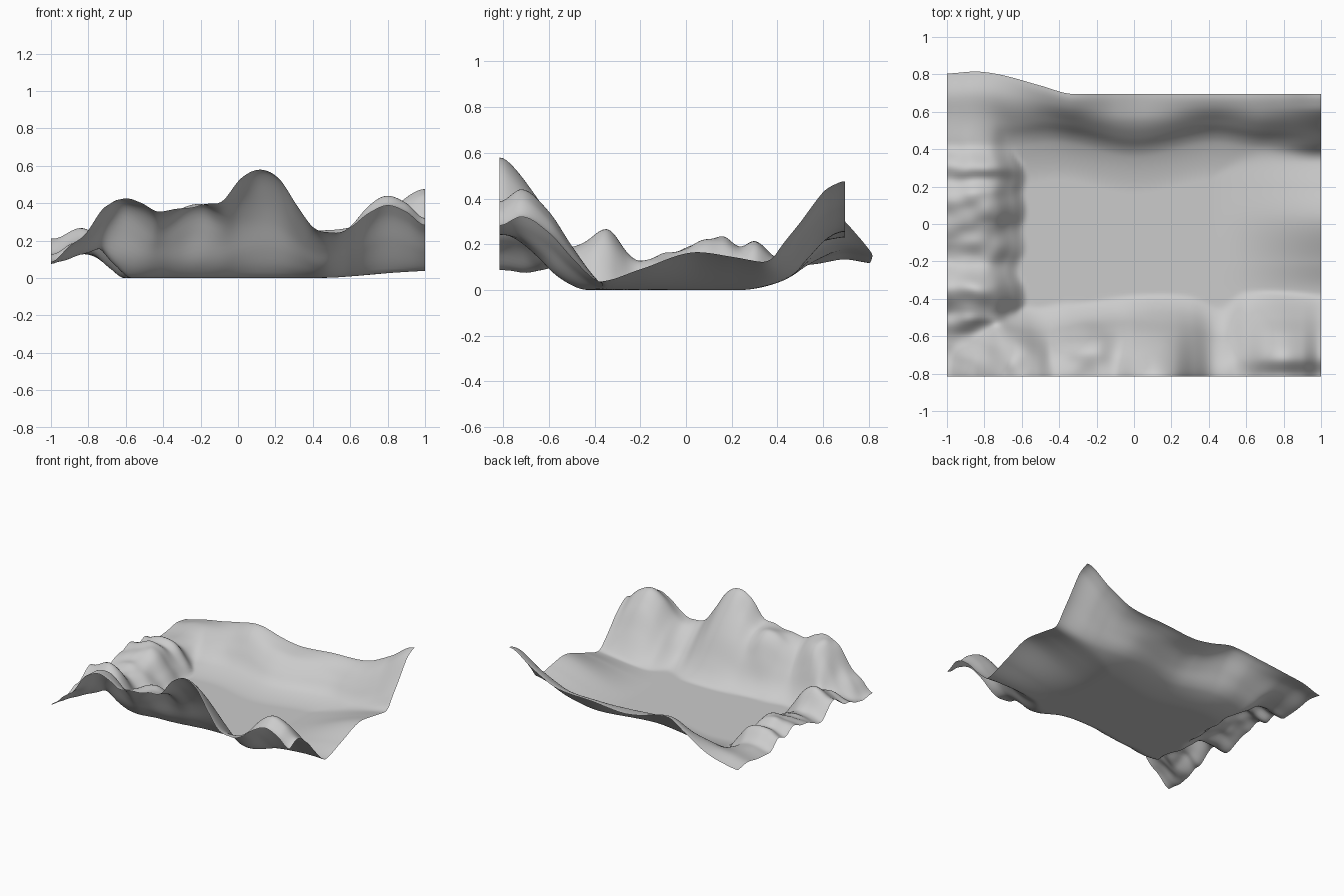
import bpy, bmesh, math
from mathutils import Vector, noise

if "Cube" in bpy.data.objects:
    bpy.data.objects.remove(bpy.data.objects["Cube"])

NX, NY = 130, 104
Y0, Y1 = -0.815, 0.695


def curve(pts, t):
    """Smooth interpolation through (position, value) points."""
    if t <= pts[0][0]:
        return pts[0][1]
    if t >= pts[-1][0]:
        return pts[-1][1]

    def slope(i):
        a, b = pts[max(i - 1, 0)], pts[min(i + 1, len(pts) - 1)]
        if (pts[i][1] - a[1]) * (b[1] - pts[i][1]) <= 0:
            return 0.0
        return (b[1] - a[1]) / (b[0] - a[0])

    for i in range(len(pts) - 1):
        (x0, a), (x1, b) = pts[i], pts[i + 1]
        if t <= x1:
            h = x1 - x0
            s = (t - x0) / h
            return ((2*s**3 - 3*s**2 + 1) * a + (s**3 - 2*s**2 + s) * h * slope(i)
                    + (3*s**2 - 2*s**3) * b + (s**3 - s**2) * h * slope(i + 1))


def smooth(a, b, t):
    s = min(max((t - a) / (b - a), 0), 1)
    return s * s * (3 - 2 * s)


def bump(c, w, t):
    return math.exp(-((t - c) / w) ** 2)


# Ridge heights along each side of the basin
FRONT = [(-1, .07), (-.9, .16), (-.8, .27), (-.7, .39), (-.61, .44), (-.52, .41),
         (-.42, .36), (-.2, .40), (-.09, .41), (.02, .53), (.12, .58), (.22, .53),
         (.32, .38), (.41, .265), (.52, .25), (.6, .29), (.7, .39), (.8, .44),
         (.9, .40), (1, .32)]
BACK = [(-1, .10), (-.85, .13), (-.7, .18), (-.5, .25), (-.32, .30), (-.1, .25),
        (.05, .23), (.3, .25), (.6, .27), (.8, .36), (1, .475)]
LEFT = [(-.81, .08), (-.6, .10), (-.52, .15), (-.47, .16), (-.35, .225), (-.2, .115),
        (-.1, .14), (0, .17), (.16, .21), (.24, .17), (.3, .195), (.42, .115),
        (.6, .12), (.7, .10)]
RIGHT = [(-.6, .02), (-.35, .04), (-.2, .09), (.05, .165), (.2, .145), (.35, .12), (.7, .1)]

# How each ridge drops to the floor
FRONT_MID = [(-.815, 1), (-.77, .95), (-.7, .8), (-.6, .53), (-.52, .27), (-.45, .09), (-.38, 0)]
FRONT_CLIFF = [(-.815, .97), (-.7, 1), (-.63, .9), (-.57, .6), (-.51, .26), (-.45, .07), (-.4, 0)]
FRONT_RIGHT = [(-.815, .88), (-.72, 1), (-.6, .78), (-.5, .44), (-.4, .13), (-.33, 0)]
BACK_DROP = [(.2, 0), (.3, .05), (.4, .18), (.45, .32), (.5, .55), (.56, .78), (.62, .92), (.695, 1)]
BACK_RIGHT = [(.28, 0), (.37, .22), (.42, .4), (.5, .62), (.6, .9), (.65, .97), (.695, 1)]
BACK_SHIFT = [(-.7, 0), (-.4, -.035), (0, .04), (.43, -.035), (.7, 0)]
LEFT_DROP = [(-1, .92), (-.85, 1.13), (-.75, .97), (-.66, .42), (-.58, 0)]
BACK_BULGE = [(-1, .11), (-.85, .12), (-.7, .1), (-.5, .045), (-.32, 0)]


def height(x, y):
    # front hills, with a steeper cliff left of the tall peak
    right_mix = smooth(.4, .75, x)
    cliff = max(bump(-.24, .16, x), .6 * bump(-.62, .15, x))
    foot = curve([(-.75, 0), (-.5, .05), (-.35, .02), (.1, -.01), (.3, 0), (.47, .06), (.6, 0)], x)
    yf = y + foot * smooth(-.8, -.55, y)
    mid = (1 - cliff) * curve(FRONT_MID, yf) + cliff * curve(FRONT_CLIFF, yf)
    front = curve(FRONT, x) * ((1 - right_mix) * mid + right_mix * curve(FRONT_RIGHT, yf))
    # back wall
    r = smooth(.65, 1, x)
    yb = y + curve(BACK_SHIFT, x) * smooth(.69, .55, y)
    back = curve(BACK, x) * ((1 - r) * curve(BACK_DROP, yb) + r * curve(BACK_RIGHT, y))
    back += .025 * smooth(-.5, -.8, x) * bump(.6, .07, y)
    # left plateau and right rise
    wob = .05 * noise.noise(Vector((1, y * 6, 0)))
    left = curve(LEFT, y) * curve(LEFT_DROP, x + wob * smooth(-1, -.85, x))
    right = curve(RIGHT, y) * smooth(.4, 1.1, x) * 1.06
    z = sum(max(v, 0) ** 4 for v in (front, back, left, right)) ** .25
    # fine wrinkles on the rough left rim and the front left slope
    rough = smooth(-.5, -.7, x) * smooth(.5, .35, y) * .6 + smooth(.3, -.1, x) * smooth(-.4, -.6, y) * .4
    z += .03 * rough * min(z * 6, 1) * noise.noise(Vector((x * 9, y * 11, .5)))
    return max(z, 0)


# Terrain sheet
bm = bmesh.new()
rows = []
for j in range(NY + 1):
    y = Y0 + (Y1 - Y0) * j / NY
    row = []
    for i in range(NX + 1):
        x = -1 + 2 * i / NX
        out = curve(BACK_BULGE, x) * smooth(.35, .75, y) / smooth(.35, .75, Y1)
        row.append(bm.verts.new((x, y + out, height(x, y))))
    rows.append(row)
for a, b in zip(rows, rows[1:]):
    for i in range(NX):
        bm.faces.new((a[i], a[i + 1], b[i + 1], b[i]))
for f in bm.faces:
    f.smooth = True
mesh = bpy.data.meshes.new("terrain_basin")
bm.to_mesh(mesh)
bm.free()
terrain = bpy.data.objects.new("terrain_basin", mesh)
bpy.context.collection.objects.link(terrain)
